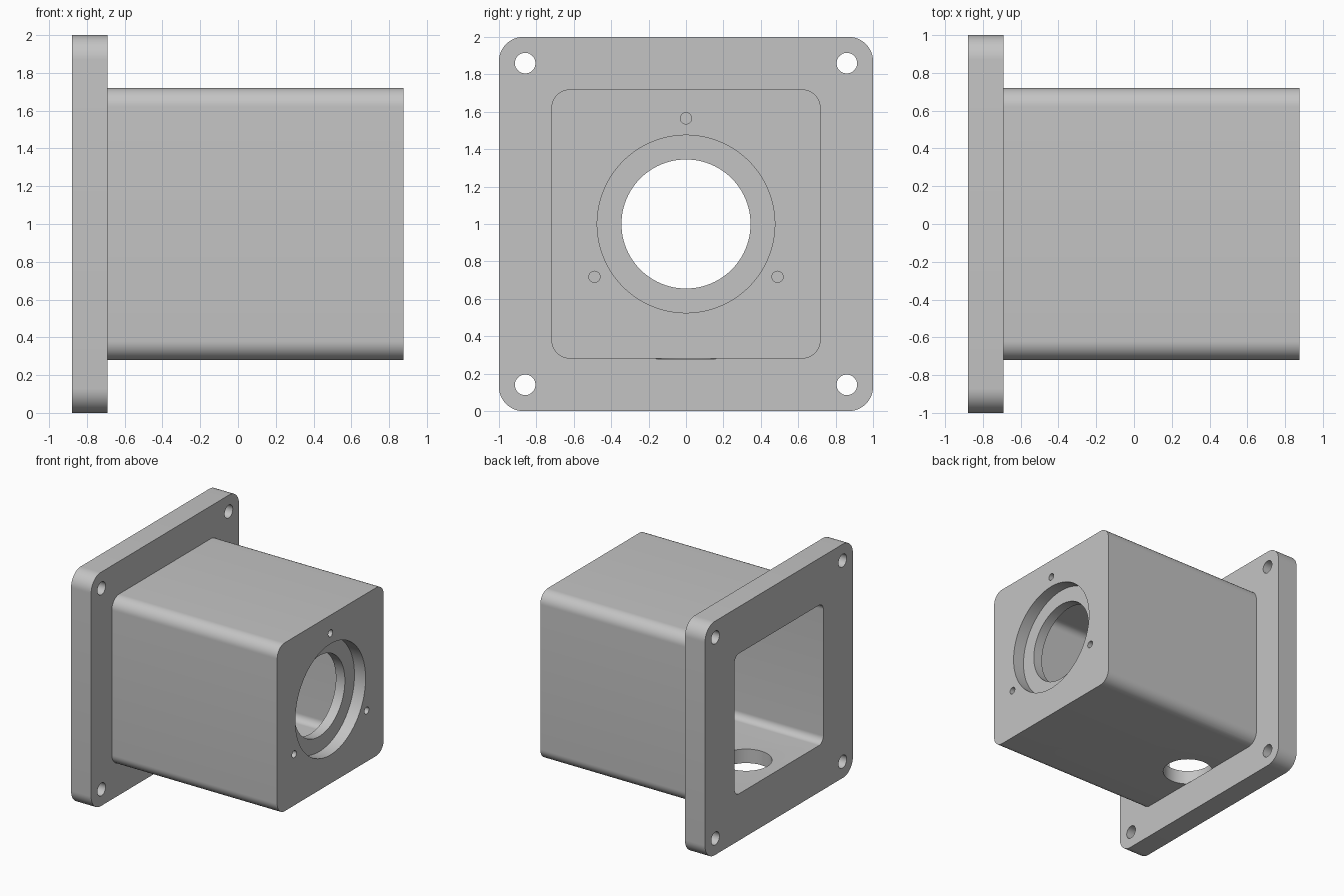
import bpy, bmesh
from math import sin, cos, pi, radians
from mathutils import Matrix

cube = bpy.data.objects.get("Cube")
if cube:
    bpy.data.objects.remove(cube, do_unlink=True)

MID = 1.0                       # height of the main axis
BACK, STEP, FRONT = -0.88, -0.69, 0.875

grey = bpy.data.materials.new("plain grey")
grey.use_nodes = True
grey.diffuse_color = (0.55, 0.55, 0.55, 1)
grey.node_tree.nodes["Principled BSDF"].inputs["Base Color"].default_value = grey.diffuse_color


def add_object(name, bm):
    bmesh.ops.recalc_face_normals(bm, faces=bm.faces)
    mesh = bpy.data.meshes.new(name)
    bm.to_mesh(mesh)
    bm.free()
    mesh.materials.append(grey)
    obj = bpy.data.objects.new(name, mesh)
    bpy.context.collection.objects.link(obj)
    return obj


def rounded_block(name, x0, x1, half, radius, steps=12):
    """Rounded square profile swept along x."""
    bm = bmesh.new()
    ring = []
    for corner in range(4):
        mid = pi / 4 + corner * pi / 2
        cy = (half - radius) * (1 if cos(mid) > 0 else -1)
        cz = (half - radius) * (1 if sin(mid) > 0 else -1)
        for i in range(steps + 1):
            a = corner * pi / 2 + i / steps * pi / 2
            ring.append(bm.verts.new((x0, cy + radius * cos(a), MID + cz + radius * sin(a))))
    face = bm.faces.new(ring)
    moved = bmesh.ops.extrude_face_region(bm, geom=[face])["geom"]
    verts = [g for g in moved if isinstance(g, bmesh.types.BMVert)]
    bmesh.ops.translate(bm, verts=verts, vec=(x1 - x0, 0, 0))
    return add_object(name, bm)


def cylinder(name, start, end, radius, axis, across, sides=64):
    """Cylinder from start to end along x or z; across holds the other two coordinates."""
    bm = bmesh.new()
    mid = (start + end) / 2
    if axis == "X":
        place = Matrix.Translation((mid, *across)) @ Matrix.Rotation(pi / 2, 4, "Y")
    else:
        place = Matrix.Translation((*across, mid))
    bmesh.ops.create_cone(bm, cap_ends=True, segments=sides, radius1=radius,
                          radius2=radius, depth=end - start, matrix=place)
    return add_object(name, bm)


def combine(target, tool, operation):
    tool.hide_render = True
    mod = target.modifiers.new(operation.lower(), "BOOLEAN")
    mod.operation, mod.solver, mod.object = operation, "EXACT", tool
    bpy.context.view_layer.objects.active = target
    bpy.ops.object.modifier_apply(modifier=mod.name)
    bpy.data.objects.remove(tool, do_unlink=True)


# Outer shell: box body joined to the mounting flange
housing = rounded_block("housing", STEP - 0.09, FRONT, 0.72, 0.10)
combine(housing, rounded_block("flange", BACK, STEP, 1.0, 0.13), "UNION")

# Cavity open through the flange
combine(housing, rounded_block("cavity", BACK - 0.1, FRONT - 0.19, 0.60, 0.06), "DIFFERENCE")

# Stepped bore in the end wall
combine(housing, cylinder("bore", FRONT - 0.4, FRONT + 0.1, 0.345, "X", (0, MID), 96), "DIFFERENCE")
combine(housing, cylinder("counterbore", FRONT - 0.105, FRONT + 0.1, 0.475, "X", (0, MID), 96), "DIFFERENCE")

# Blind screw holes around the bore
for angle in (90, 210, 330):
    a = radians(angle)
    spot = (0.565 * cos(a), MID + 0.565 * sin(a))
    combine(housing, cylinder("screw_hole", FRONT - 0.12, FRONT + 0.1, 0.03, "X", spot, 32), "DIFFERENCE")

# Bolt holes in the flange corners
for y in (-0.86, 0.86):
    for z in (-0.86, 0.86):
        combine(housing, cylinder("bolt_hole", BACK - 0.1, STEP + 0.1, 0.055, "X", (y, MID + z), 32), "DIFFERENCE")

# Cable hole through the floor, stopping at the underside of the body
combine(housing, cylinder("floor_hole", MID - 0.721, MID - 0.5, 0.20, "Z", (-0.57, 0)), "DIFFERENCE")

# Smooth fillets and bores, sharp rims
bpy.ops.object.select_all(action="DESELECT")
housing.select_set(True)
bpy.context.view_layer.objects.active = housing
bpy.ops.object.shade_smooth_by_angle(angle=radians(30))
